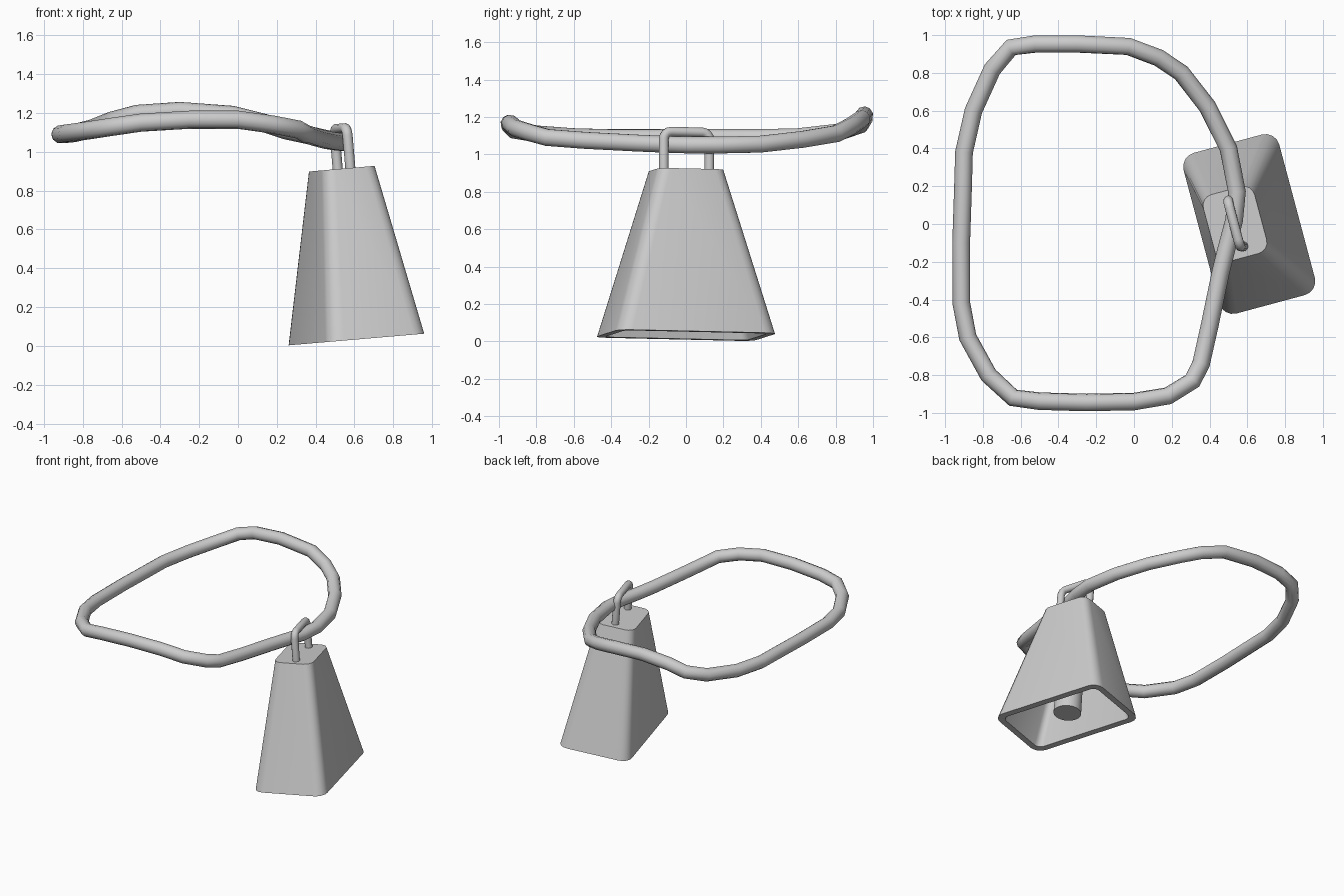
import bpy, bmesh, math
from mathutils import Matrix, Vector

cube = bpy.data.objects.get("Cube")
if cube:
    bpy.data.objects.remove(cube)

metal = bpy.data.materials.new("plain_grey")
metal.use_nodes = True
metal.diffuse_color = (0.6, 0.6, 0.6, 1)
metal.node_tree.nodes["Principled BSDF"].inputs["Base Color"].default_value = (0.6, 0.6, 0.6, 1)

# Bell space: turned about its own axis, then leaning towards the collar
HEIGHT = 0.883
BELL = (Matrix.Translation((0.61, 0, 0.033))
        @ Matrix.Rotation(math.radians(-4.9), 4, 'Y')
        @ Matrix.Rotation(math.radians(15), 4, 'Z'))


def finish(obj, angle=40):
    obj.data.materials.clear()
    obj.data.materials.append(metal)
    bpy.ops.object.select_all(action='DESELECT')
    obj.select_set(True)
    bpy.context.view_layer.objects.active = obj
    bpy.ops.object.shade_smooth_by_angle(angle=math.radians(angle))


def mesh_object(name, bm):
    bmesh.ops.recalc_face_normals(bm, faces=bm.faces)
    mesh = bpy.data.meshes.new(name)
    bm.to_mesh(mesh)
    bm.free()
    obj = bpy.data.objects.new(name, mesh)
    bpy.context.collection.objects.link(obj)
    return obj


def tube(name, points, radius, cyclic, resolution):
    curve = bpy.data.curves.new(name, 'CURVE')
    curve.dimensions = '3D'
    curve.bevel_depth = radius
    curve.bevel_resolution = resolution
    curve.use_fill_caps = not cyclic
    spline = curve.splines.new('POLY')
    spline.points.add(len(points) - 1)
    for p, co in zip(spline.points, points):
        p.co = (*co, 1)
    spline.use_cyclic_u = cyclic
    obj = bpy.data.objects.new(name, curve)
    bpy.context.collection.objects.link(obj)
    bpy.ops.object.select_all(action='DESELECT')
    obj.select_set(True)
    bpy.context.view_layer.objects.active = obj
    bpy.ops.object.convert(target='MESH')
    obj = bpy.context.view_layer.objects.active
    finish(obj, 50)
    return obj


def rounded_ring(bm, a, b, r, z, steps=4):
    """Rounded rectangle of half sizes a and b."""
    ring = []
    for i, (sx, sy) in enumerate(((1, 1), (-1, 1), (-1, -1), (1, -1))):
        for k in range(steps + 1):
            t = math.pi / 2 * (i + k / steps)
            ring.append(bm.verts.new((sx * (a - r) + r * math.cos(t),
                                      sy * (b - r) + r * math.sin(t), z)))
    return ring


# Bell: hollow tapered body with a closed top and a thick rim
bm = bmesh.new()
WALL = 0.045
rings = [rounded_ring(bm, 0.141, 0.183, 0.06, HEIGHT),
         rounded_ring(bm, 0.263, 0.44, 0.075, 0),
         rounded_ring(bm, 0.263 - WALL, 0.44 - WALL, 0.045, 0),
         rounded_ring(bm, 0.141 - WALL, 0.183 - WALL, 0.03, HEIGHT - WALL)]
for upper, lower in zip(rings, rings[1:]):
    for i in range(len(upper)):
        j = (i + 1) % len(upper)
        bm.faces.new((upper[i], upper[j], lower[j], lower[i]))
bm.faces.new(rings[0])
bm.faces.new(rings[-1])
bm.transform(BELL)
finish(mesh_object("bell_body", bm))

# Clapper: flat-ended rod hanging inside
bm = bmesh.new()
length = HEIGHT - WALL - 0.04
bmesh.ops.create_cone(bm, cap_ends=True, segments=24, radius1=0.097, radius2=0.085, depth=length,
                      matrix=BELL @ Matrix.Translation((0, 0, 0.04 + length / 2)))
finish(mesh_object("clapper", bm))

# Staple: two legs joined by a bar with rounded bends
half, top, bend = 0.126, HEIGHT + 0.207, 0.04
side = [(half, HEIGHT - 0.02)]
for k in range(5):
    t = math.pi / 2 * k / 4
    side.append((half - bend + bend * math.cos(t), top - bend + bend * math.sin(t)))
path = side + [(-y, z) for y, z in reversed(side)]
tube("staple", [BELL @ Vector((0.012, y, z)) for y, z in path], 0.026, False, 4)

# Collar: closed, gently curved tube threaded through the staple
collar = [
    (.545, .17, 1.05), (.50, .40, 1.055), (.39, .62, 1.08), (.25, .80, 1.11),
    (.13, .88, 1.15), (-.03, .94, 1.19), (-.30, .953, 1.21), (-.52, .953, 1.195),
    (-.65, .935, 1.16), (-.75, .82, 1.12), (-.85, .60, 1.095), (-.90, .38, 1.09),
    (-.905, .20, 1.09), (-.915, -.10, 1.09), (-.914, -.42, 1.09), (-.88, -.60, 1.095),
    (-.77, -.80, 1.11), (-.64, -.92, 1.13), (-.50, -.938, 1.15), (-.25, -.945, 1.165),
    (0, -.94, 1.165), (.18, -.91, 1.14), (.31, -.83, 1.115), (.355, -.74, 1.09),
    (.40, -.54, 1.075), (.46, -.25, 1.06), (.49, -.13, 1.055), (.53, .02, 1.05)]
tube("collar", collar, 0.047, True, 3)
